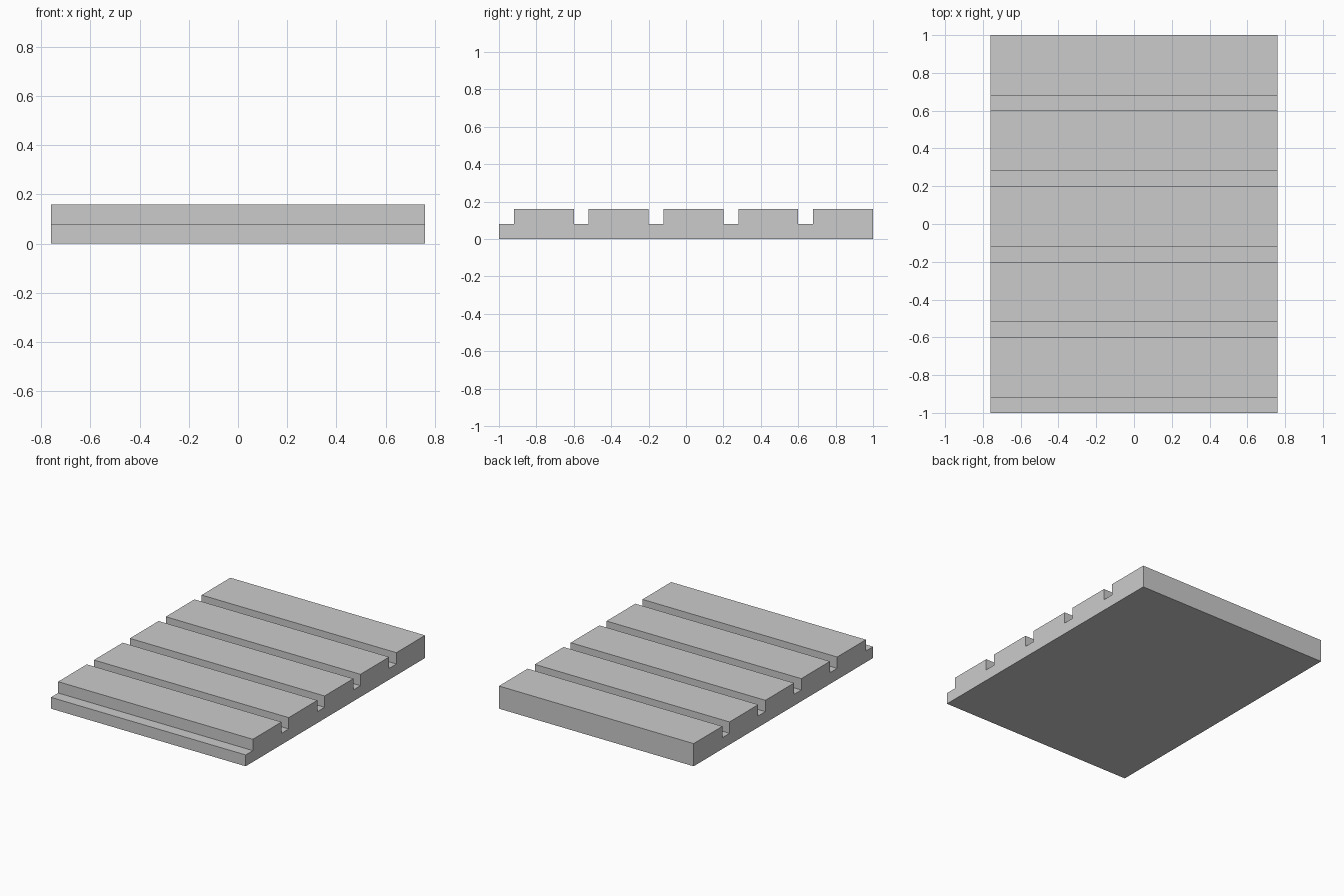
import bpy
import bmesh
from mathutils import Vector

if "Cube" in bpy.data.objects:
    bpy.data.objects.remove(bpy.data.objects["Cube"])

HALF_WIDTH = 0.76
BASE_Z, TOP_Z = 0.08, 0.16
PITCH, GROOVE, COUNT = 0.4, 0.08, 5

# Side profile (y, z): each repeat is a groove followed by a raised plank
profile = [(-1, 0)]
for i in range(COUNT):
    y = -1 + i * PITCH
    profile += [(y, BASE_Z), (y + GROOVE, BASE_Z),
                (y + GROOVE, TOP_Z), (y + PITCH, TOP_Z)]
profile.append((1, 0))

# Extrude the profile across the width
bm = bmesh.new()
side = bm.faces.new([bm.verts.new((-HALF_WIDTH, y, z)) for y, z in profile])
result = bmesh.ops.extrude_face_region(bm, geom=[side], use_keep_orig=True)
new_verts = [g for g in result["geom"] if isinstance(g, bmesh.types.BMVert)]
bmesh.ops.translate(bm, verts=new_verts, vec=Vector((2 * HALF_WIDTH, 0, 0)))
bmesh.ops.recalc_face_normals(bm, faces=bm.faces[:])

mesh = bpy.data.meshes.new("grooved_panel")
bm.to_mesh(mesh)
bm.free()
panel = bpy.data.objects.new("grooved_panel", mesh)
bpy.context.collection.objects.link(panel)
